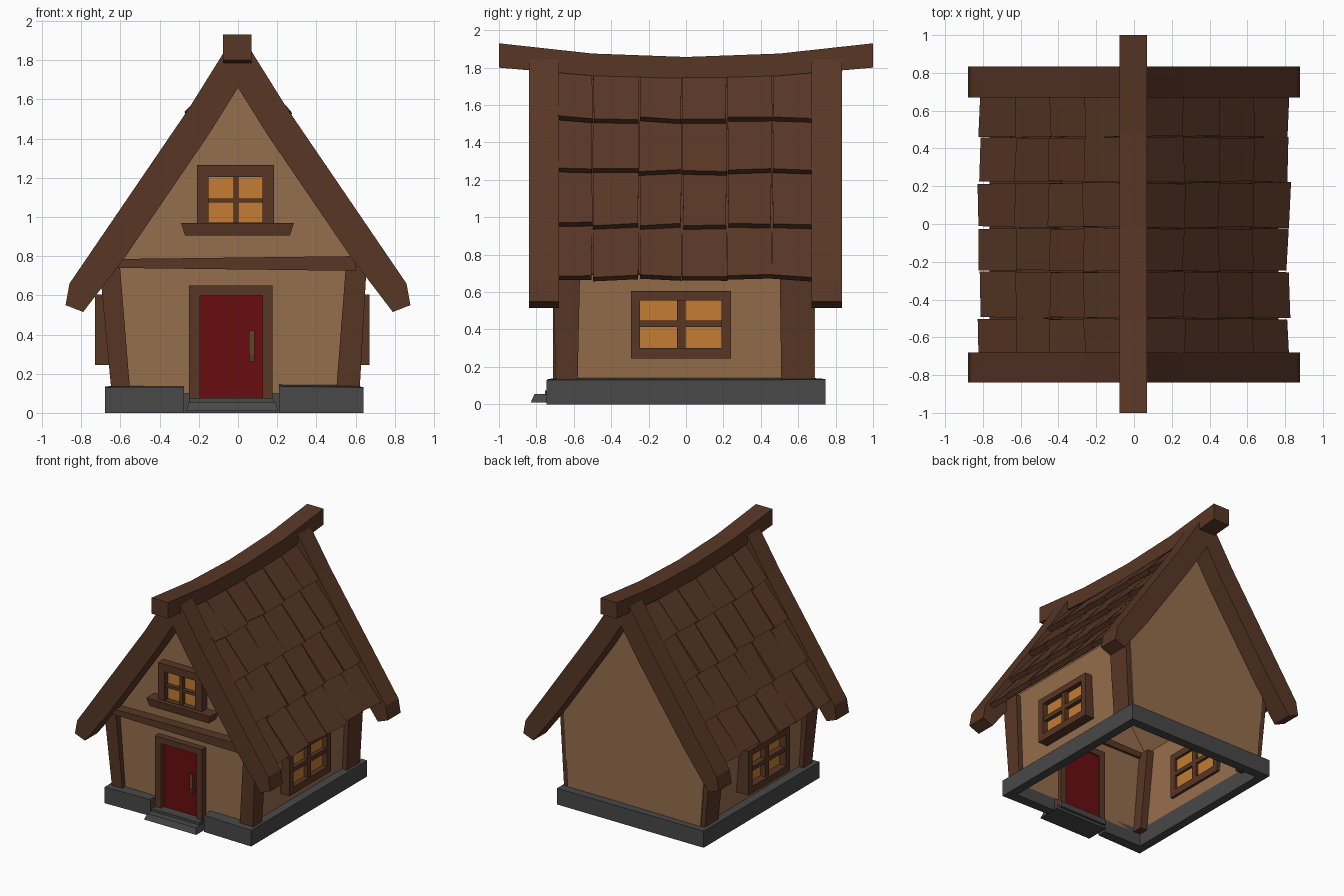
import bpy, bmesh, random
from mathutils import Vector

if "Cube" in bpy.data.objects:
    bpy.data.objects.remove(bpy.data.objects["Cube"])

random.seed(4)


def material(name, rgb):
    m = bpy.data.materials.new(name)
    m.diffuse_color = (*rgb, 1)
    m.use_nodes = True
    m.node_tree.nodes["Principled BSDF"].inputs["Base Color"].default_value = m.diffuse_color
    return m


WOOD = material("dark_wood", (0.098, 0.038, 0.019))
PLASTER = material("tan_plaster", (0.305, 0.156, 0.072))
STONE = material("grey_stone", (0.065, 0.065, 0.066))
RED = material("red_paint", (0.141, 0.004, 0.005))
GLOW = material("amber_glass", (0.546, 0.202, 0.034))
BRASS = material("handle_brown", (0.13, 0.06, 0.025))


def loft(name, mat, chains, caps=(True, True)):
    """Each chain is a list of equally long point rings, skinned together."""
    bm = bmesh.new()
    for rings in chains:
        vs = [[bm.verts.new(p) for p in r] for r in rings]
        n = len(vs[0])
        for a, b in zip(vs, vs[1:]):
            for i in range(n):
                j = (i + 1) % n
                bm.faces.new((a[i], a[j], b[j], b[i]))
        if caps[0]:
            bm.faces.new(vs[0][::-1])
        if caps[1]:
            bm.faces.new(vs[-1])
    bmesh.ops.recalc_face_normals(bm, faces=bm.faces[:])
    me = bpy.data.meshes.new(name)
    bm.to_mesh(me)
    bm.free()
    me.materials.append(mat)
    ob = bpy.data.objects.new(name, me)
    bpy.context.collection.objects.link(ob)
    return ob


def rect(x0, x1, y0, y1, z):
    return [(x0, y0, z), (x1, y0, z), (x1, y1, z), (x0, y1, z)]


def box(x0, x1, y0, y1, z0, z1):
    return [rect(x0, x1, y0, y1, z0), rect(x0, x1, y0, y1, z1)]


def along_y(pts, y0, y1):
    return [[(x, y, z) for x, z in pts] for y in (y0, y1)]


# Stone foundation ring, open at the door
outline = [(-.275, -.735), (-.68, -.745), (-.68, .745), (.64, .745), (.64, -.745), (.21, -.735),
           (.21, -.66), (.57, -.66), (.57, .67), (-.61, .67), (-.61, -.66), (-.275, -.66)]
loft("foundation", STONE, [[[(x, y, 0) for x, y in outline],
                            [(x, y, .135 + random.uniform(-.006, .01)) for x, y in outline]]])
loft("door_step", STONE, [[rect(-.265, .205, -.83, -.64, .01), rect(-.25, .19, -.81, -.64, .055)]])
loft("threshold", STONE, [box(-.25, .18, -.755, -.62, .03, .075)])

# Plaster walls: hollow shell without a floor
shell = [(-.61, .1), (-.665, .8), (-.01, 1.72), (.62, .8), (.58, .1)]
walls = loft("walls", PLASTER, [along_y(shell, -.66, .69)])
bm = bmesh.new()
bm.from_mesh(walls.data)
floor = [f for f in bm.faces if f.calc_center_median().z < .11]
bmesh.ops.delete(bm, geom=floor, context='FACES')
bm.to_mesh(walls.data)
bm.free()

# Leaning corner posts
for side, xb, xt in (("left", (-.645, -.55), (-.71, -.605)), ("right", (.50, .62), (.553, .658))):
    for end, yb, yt in (("front", (-.695, -.58), (-.715, -.565)), ("back", (.51, .68), (.50, .685))):
        loft(f"{side}_{end}_post", WOOD, [[rect(*xb, *yb, .1), rect(*xt, *yt, .78)]])

# Cross beam over the door
loft("cross_beam", WOOD, [along_y([(-.63, .74), (.60, .725), (.60, .80), (-.63, .785)], -.74, -.64)])

# Door, frame and handle
loft("door", RED, [box(-.2, .13, -.675, -.64, .07, .61)])
loft("door_frame", WOOD, [box(-.25, -.195, -.71, -.63, .06, .6),
                          box(.125, .175, -.71, -.63, .06, .6),
                          box(-.25, .175, -.71, -.63, .6, .65)])
loft("door_handle", BRASS, [box(.055, .085, -.705, -.69, .29, .42)])
loft("handle_mounts", WOOD, [box(.055, .085, -.71, -.67, .26, .30),
                             box(.058, .082, -.695, -.67, .39, .41)])


def window(name, u, z, rim, mid, bar, depth, glass, sideways):
    """Framed four-pane window; u runs along y when sideways, else along x."""
    def b(u0, u1, d, z0, z1):
        return box(*d, u0, u1, z0, z1) if sideways else box(u0, u1, *d, z0, z1)
    (u0, u1), (z0, z1) = u, z
    mull = [depth[0] * .75 + glass[0] * .25, depth[1]]
    loft(name + "_frame", WOOD, [
        b(u0, u0 + rim, depth, z0, z1), b(u1 - rim, u1, depth, z0, z1),
        b(u0 + rim, u1 - rim, depth, z0, z0 + rim * 1.1),
        b(u0 + rim, u1 - rim, depth, z1 - rim, z1),
        b(mid[0] - bar, mid[0] + bar, mull, z0 + rim, z1 - rim),
        b(u0 + rim, u1 - rim, mull, mid[1] - bar * .8, mid[1] + bar * .8)])
    loft(name + "_glass", GLOW, [b(u0 + rim * .9, u1 - rim * .9, glass, z0 + rim * .9, z1 - rim * .9)])


window("left_window", (-.295, .24), (.245, .605), .05, (-.025, .43), .022, (-.73, -.60), (-.668, -.62), True)
window("right_window", (-.295, .24), (.245, .605), .05, (-.025, .43), .022, (.67, .56), (.628, .575), True)
window("gable_window", (-.21, .185), (.905, .1265 * 10), .06, (-.01, 1.085), .013, (-.73, -.63), (-.685, -.64), False)
loft("gable_window_sill", WOOD, [[rect(-.27, .265, -.755, -.64, .905), rect(-.29, .285, -.765, -.64, .968)]])

# Bargeboards on both gables, from one mirrored outline
half = [(.06, 1.86), (.25, 1.555), (.86, .66), (.88, .55), (.79, .515), (.58, .79), (.15, 1.42)]
board = half + [(0, 1.66)] + [(-x, z) for x, z in reversed(half)]
loft("front_bargeboard", WOOD, [along_y(board, -.84, -.68)])
loft("back_bargeboard", WOOD, [along_y(board, .67, .835)])

# Sagging ridge beam
loft("ridge_beam", WOOD, [[[(-.077, y, 1.742 + .058 * y * y), (.07, y, 1.742 + .058 * y * y),
                            (.07, y, 1.857 + .073 * y * y), (-.077, y, 1.857 + .073 * y * y)]
                           for y in (-1, -.5, 0, .5, 1)]])

# Overlapping wooden shingles: four rows of six on each slope
steps = [Vector(p) for p in ((.06, 1.82), (.265, 1.53), (.445, 1.25), (.63, .965), (.815, .685))]
cols = [-.69, -.5, -.25, -.02, .22, .46, .69]
for side, s in (("left", -1), ("right", 1)):
    tiles = []
    for p, q in zip(steps, steps[1:]):
        d = (q - p).normalized()
        n = Vector((-d.y, d.x))
        for y0, y1 in zip(cols, cols[1:]):
            rings = []
            lift = random.uniform(-.004, .008)
            for y, gap in ((y0, .003), (y1, -.003)):
                low = q + d * random.uniform(-.012, .012) + n * (lift + random.uniform(-.005, .005))
                top = p - n * .045 - d * .03
                prof = [top, low, low - n * .04, top - n * .02]
                skew = random.uniform(-.006, .006)
                rings.append([(s * v.x, y + gap + (skew if i in (1, 2) else 0), v.y)
                              for i, v in enumerate(prof)])
            tiles.append(rings)
    loft(f"{side}_shingles", WOOD, tiles)
    # Thin boarding beneath the shingles
    deck = [(s * .01, 1.76), (s * .765, .70), (s * .755, .69), (0, 1.74)]
    loft(f"{side}_roof_deck", WOOD, [along_y(deck, -.68, .68)])
